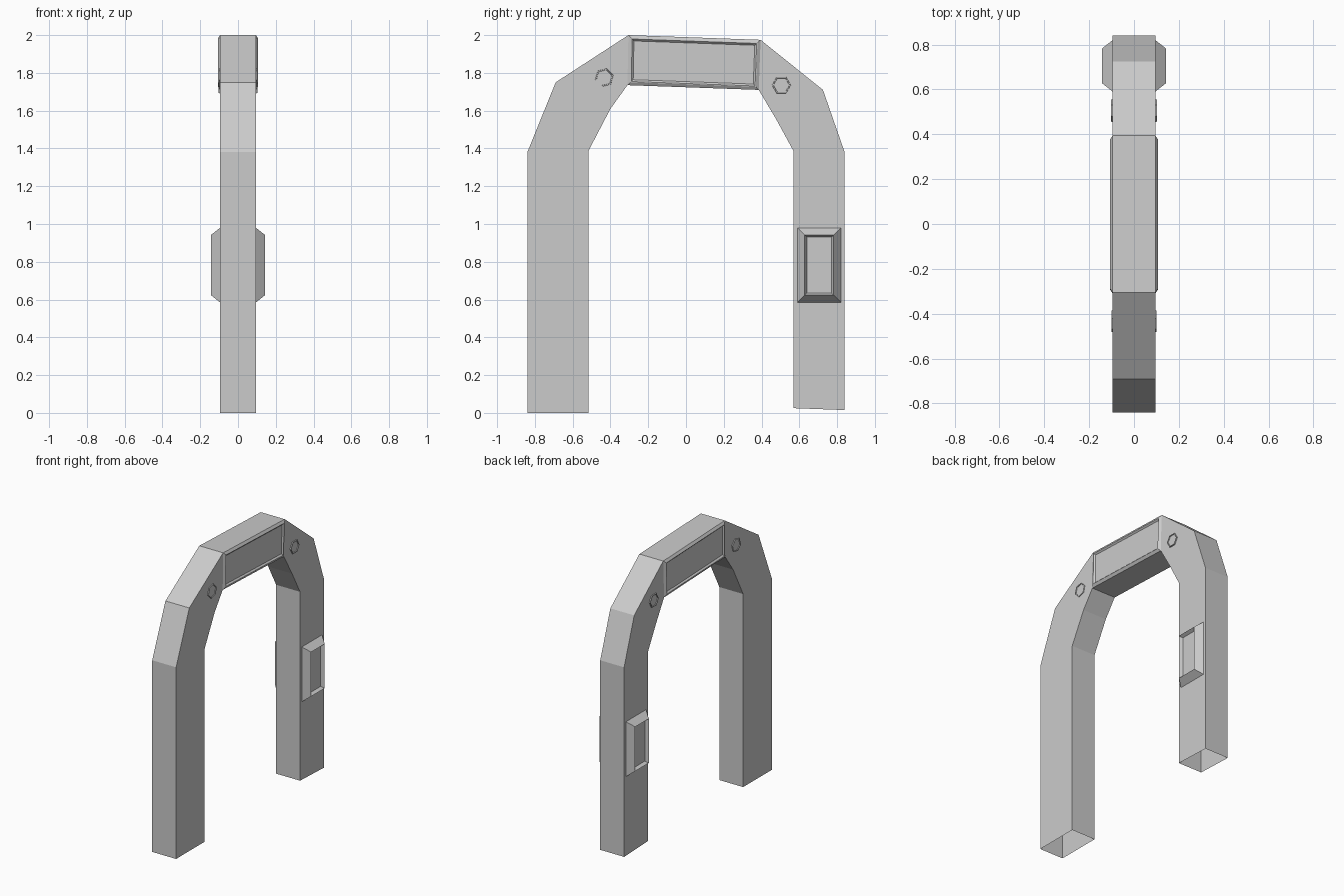
import bpy, bmesh, math
from mathutils import Vector

if "Cube" in bpy.data.objects:
    bpy.data.objects.remove(bpy.data.objects["Cube"])

HALF = 0.095  # half thickness of the arch along x


def finish(bm, name):
    bmesh.ops.remove_doubles(bm, verts=bm.verts, dist=0.0001)
    bmesh.ops.recalc_face_normals(bm, faces=bm.faces)
    mesh = bpy.data.meshes.new(name)
    bm.to_mesh(mesh)
    bm.free()
    obj = bpy.data.objects.new(name, mesh)
    bpy.context.collection.objects.link(obj)
    return obj


def inset(poly, d):
    out = []
    for i, v in enumerate(poly):
        a = (poly[i - 1] - v).normalized()
        b = (poly[(i + 1) % len(poly)] - v).normalized()
        out.append(v + (a + b) * d / abs(a.cross(b)))
    return out


def relief(name, points, levels):
    """Stepped relief on a (y, z) outline; levels are (inset, x) pairs."""
    poly = [Vector(p) for p in points]
    for side, label in ((1, "right"), (-1, "left")):
        bm = bmesh.new()
        rings = [[bm.verts.new((side * x, p.x, p.y)) for p in inset(poly, d)]
                 for d, x in levels]
        n = len(poly)
        for r, s in zip(rings, rings[1:]):
            for i in range(n):
                j = (i + 1) % n
                bm.faces.new((r[i], r[j], s[j], s[i]))
        bm.faces.new(rings[-1])
        obj = finish(bm, f"{name}_{label}")
        # open shells: make the cap face outward
        cap = obj.data.polygons[len(obj.data.polygons) - 1]
        if cap.normal.x * side < 0:
            obj.data.flip_normals()


# Arch: hollow tube swept between outer and inner profiles, open at the feet
outer = [(-0.84, 0), (-0.84, 1.38), (-0.69, 1.75), (-0.305, 2.0),
         (0.395, 1.975), (0.725, 1.71), (0.84, 1.38), (0.84, 0.015)]
inner = [(-0.515, 0), (-0.515, 1.39), (-0.40, 1.61), (-0.31, 1.735),
         (0.385, 1.71), (0.48, 1.55), (0.57, 1.385), (0.57, 0.025)]
bm = bmesh.new()
sections = []
for o, i in zip(outer, inner):
    corners = [(-HALF, *o), (HALF, *o), (HALF, *i), (-HALF, *i)]
    sections.append([bm.verts.new(c) for c in corners])
for k, (a, b) in enumerate(zip(sections, sections[1:])):
    for e in range(4):
        if k == 3 and e in (1, 3):
            continue  # the framed panels close the crossbar sides
        f = (e + 1) % 4
        bm.faces.new((a[e], a[f], b[f], b[e]))
finish(bm, "arch")

# Framed panels on the crossbar
relief("crossbar_panel", [outer[3], outer[4], inner[4], inner[3]],
       [(0, HALF), (0.016, 0.106), (0.02, 0.106), (0.03, 0.096)])

# Bevelled, recessed plates on the narrow leg
relief("leg_plate", [(0.59, 0.585), (0.82, 0.585), (0.82, 0.98), (0.59, 0.98)],
       [(0, HALF), (0.038, 0.143), (0.05, 0.12)])

# Hexagonal bolts at the shoulders
for name, cy, cz, top, turn in (("rear_bolt", 0.505, 1.735, 0.102, 0),
                                ("front_bolt", -0.433, 1.775, 0.101, 15)):
    hexagon = [(cy + 0.05 * math.cos(math.radians(60 * i + turn)),
                cz + 0.05 * math.sin(math.radians(60 * i + turn))) for i in range(6)]
    relief(name, hexagon, [(0, HALF), (0.001, top), (0.006, top), (0.007, 0.0965)])
